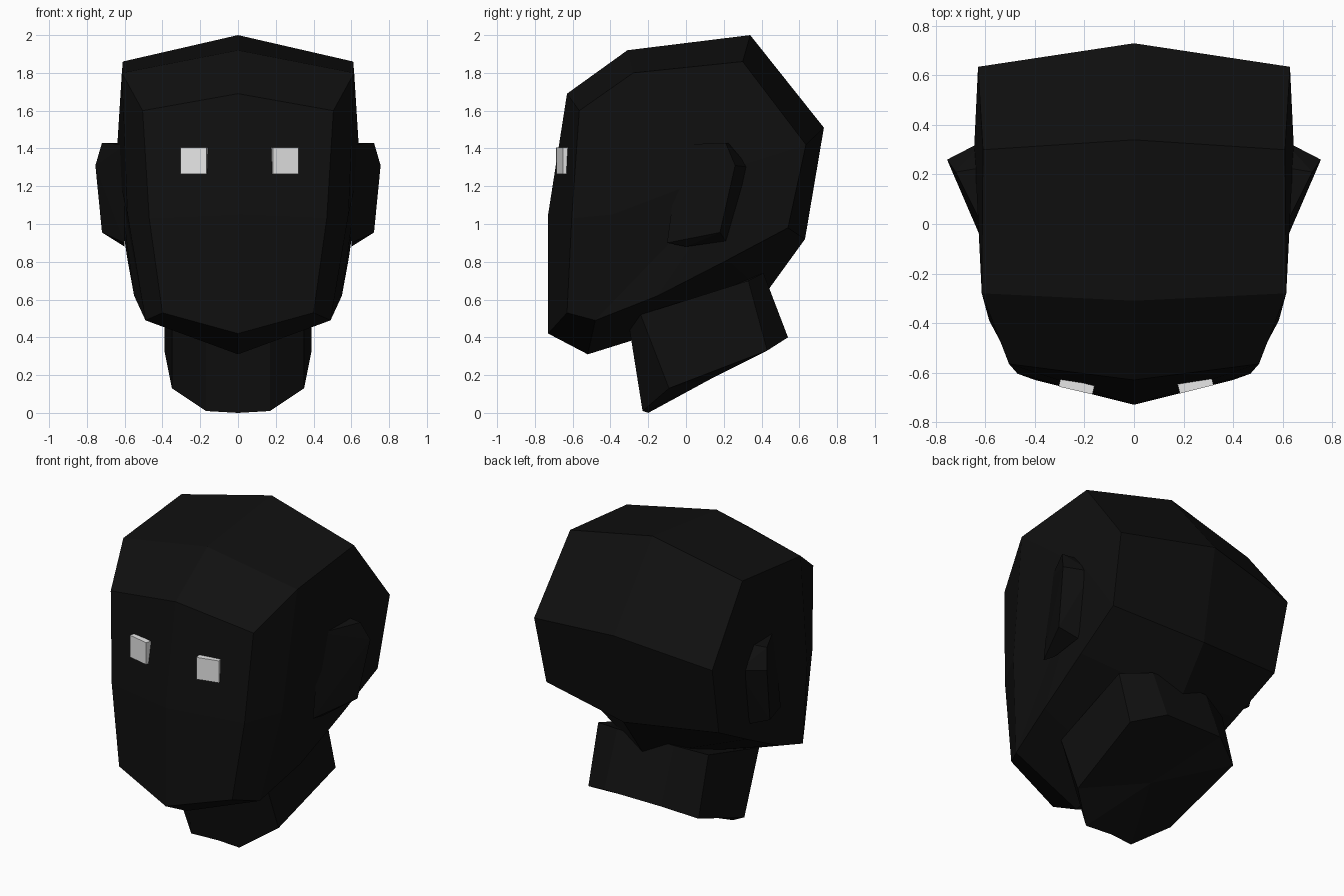
import bpy, bmesh, math
from mathutils import Matrix

if "Cube" in bpy.data.objects:
    bpy.data.objects.remove(bpy.data.objects["Cube"], do_unlink=True)


def material(name, value):
    mat = bpy.data.materials.new(name)
    mat.use_nodes = True
    color = (value, value, value, 1)
    mat.diffuse_color = color
    mat.node_tree.nodes["Principled BSDF"].inputs["Base Color"].default_value = color
    return mat


BLACK = material("black", 0.005)
GREY = material("light grey", 0.8)


def finish(name, bm, mat):
    bmesh.ops.recalc_face_normals(bm, faces=bm.faces[:])
    mesh = bpy.data.meshes.new(name)
    bm.to_mesh(mesh)
    bm.free()
    mesh.materials.append(mat)
    obj = bpy.data.objects.new(name, mesh)
    bpy.context.collection.objects.link(obj)
    return obj


def mirror_x(bm):
    bmesh.ops.mirror(bm, geom=bm.verts[:] + bm.edges[:] + bm.faces[:],
                     axis='X', merge_dist=0.001)


# Head: centre-line profile (y, z), paired with the side outline (x, y, z)
centre_line = [(-.63, 1.69), (-.31, 1.92), (.34, 2.0), (.73, 1.51), (.63, .92),
               (.42, .63), (-.20, .41), (-.52, .31), (-.73, .42), (-.73, 1.05)]
side_line = [(.505, -.565, 1.60), (.615, -.28, 1.80), (.61, .30, 1.86),
             (.63, .635, 1.42), (.61, .54, .98), (.585, .22, .81),
             (.55, -.15, .62), (.49, -.48, .49), (.40, -.63, .53),
             (.47, -.605, 1.03)]
bm = bmesh.new()
mid = [bm.verts.new((0, y, z)) for y, z in centre_line]
side = [bm.verts.new(p) for p in side_line]
cheek = bm.verts.new((.585, -.39, 1.05))
temple = bm.verts.new((.645, .32, 1.32))
for i in range(10):
    j = (i + 1) % 10
    bm.faces.new((mid[i], mid[j], side[j], side[i]))
bm.faces.new((side[9], side[0], side[1], cheek))
bm.faces.new((side[8], side[9], cheek, side[7]))
fan = side[1:8] + [cheek]
for a, b in zip(fan, fan[1:] + fan[:1]):
    bm.faces.new((a, b, temple))
mirror_x(bm)
finish("head", bm, BLACK)

# Neck: tilted tube, its upper ring buried in the head
lower = [(.17, -.23, .01), (.35, -.09, .13), (.39, .43, .33), (.20, .54, .40)]
upper = [(.17, -.30, .45), (.35, -.24, .52), (.39, .33, .70), (.20, .41, .74)]


def full_ring(bm, half):
    points = half + [(-x, y, z) for x, y, z in reversed(half)]
    return [bm.verts.new(p) for p in points]


bm = bmesh.new()
low, top = full_ring(bm, lower), full_ring(bm, upper)
base = bm.verts.new((0, .15, .19))
crown = bm.verts.new((0, .08, .62))
for i in range(8):
    j = (i + 1) % 8
    bm.faces.new((low[i], low[j], top[j], top[i]))
    bm.faces.new((low[j], low[i], base))
    bm.faces.new((top[i], top[j], crown))
# Small dip at the front of the lower rim
rim = bm.edges.get((low[0], low[7]))
_, dip = bmesh.utils.edge_split(rim, low[0], 0.5)
dip.co = (0, -.20, 0)
finish("neck", bm, BLACK)

# Ears: wedges that rise towards the back
ear_points = [(.72, .21, 1.43), (.755, .26, 1.31), (.72, .18, .955),
              (.60, -.03, 1.42), (.60, -.10, .90), (.60, .23, 1.43),
              (.60, .34, 1.30), (.60, .21, .91), (.60, 0, .88)]
for name, s in (("left_ear", 1), ("right_ear", -1)):
    bm = bmesh.new()
    for x, y, z in ear_points:
        bm.verts.new((s * x, y, z))
    bmesh.ops.convex_hull(bm, input=bm.verts[:])
    finish(name, bm, BLACK)

# Eyes: small square blocks turned to follow the face
for name, x, y, depth, turn in (("left_eye", .248, -.647, .043, 14),
                                ("right_eye", -.232, -.655, .036, -13)):
    bm = bmesh.new()
    place = (Matrix.Translation((x, y, 1.335))
             @ Matrix.Rotation(math.radians(turn), 4, 'Z')
             @ Matrix.Diagonal((.14, depth, .14, 1)))
    bmesh.ops.create_cube(bm, size=1, matrix=place)
    finish(name, bm, GREY)
